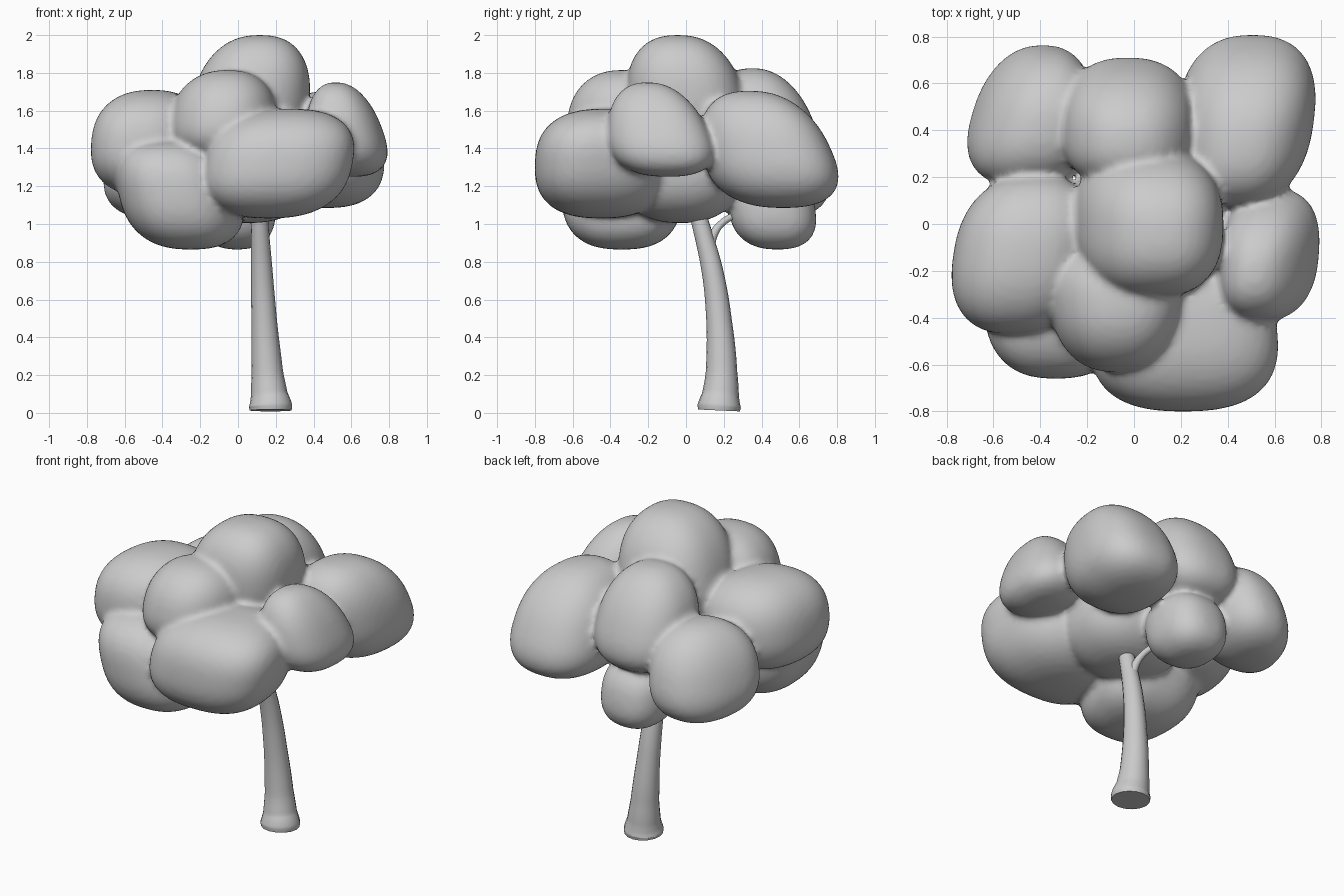
import bpy, bmesh, math
from mathutils import Vector

# Foliage clumps: centre, radii, lean of the top (x, y), skew of x along y,
# taper towards the top, taper of x towards the back, boxiness
clumps = [
    ((0.072, -0.005, 1.69), (0.31, 0.31, 0.31), (0.045, -0.04), 0.0, 0.14, 0.0, 2.5),    # crown
    ((0.215, -0.44, 1.32), (0.385, 0.36, 0.29), (0.055, 0.01), 0.0, 0.0, 0.12, 2.55),    # front right
    ((-0.31, -0.34, 1.155), (0.32, 0.32, 0.29), (-0.06, 0.0), 0.02, -0.02, -0.12, 2.6),  # front left, low
    ((-0.47, -0.13, 1.43), (0.30, 0.34, 0.28), (0.015, 0.0), 0.05, 0.02, 0.0, 2.4),      # left
    ((-0.075, -0.36, 1.58), (0.275, 0.265, 0.235), (0.02, 0.02), 0.0, 0.1, -0.15, 2.4),  # front, high
    ((0.563, -0.15, 1.50), (0.20, 0.265, 0.25), (-0.045, -0.055), 0.02, 0.23, 0.0, 2.45),# right
    ((0.475, 0.425, 1.395), (0.288, 0.343, 0.31), (0.0, -0.09), 0.035, 0.14, -0.03, 2.45),# back right
    ((-0.025, 0.42, 1.53), (0.285, 0.26, 0.295), (0.0, -0.07), 0.0, 0.15, 0.05, 2.4),    # back, high
    ((-0.425, 0.455, 1.31), (0.255, 0.295, 0.28), (0.035, -0.04), 0.05, 0.1, 0.15, 2.4), # back left
    ((-0.005, 0.455, 1.075), (0.205, 0.23, 0.21), (0.0, -0.03), 0.0, 0.0, 0.0, 2.5),     # back, low
    ((0.05, -0.03, 1.30), (0.36, 0.33, 0.295), (0.0, 0.0), 0.0, 0.0, 0.0, 2.4),          # core
]


def add_clump(bm, centre, radii, lean, skew, taper, narrow, power):
    """Slightly boxy rounded blob, sheared and tapered."""
    made = bmesh.ops.create_icosphere(bm, subdivisions=4, radius=1)["verts"]
    for v in made:
        n = v.co.normalized()
        n /= sum(abs(c) ** power for c in n) ** (1 / power)
        t = 1 - taper * n.z
        x = n.x * radii[0] * t * (1 - narrow * n.y) + n.z * lean[0] + n.y * skew
        y = n.y * radii[1] * t + n.z * lean[1]
        v.co = Vector(centre) + Vector((x, y, n.z * radii[2]))


bm = bmesh.new()
for c in clumps:
    add_clump(bm, *c)
mesh = bpy.data.meshes.new("foliage")
bm.to_mesh(mesh)
bm.free()
foliage = bpy.data.objects.new("foliage", mesh)
bpy.context.collection.objects.link(foliage)

# Fuse the clumps into one skin with soft creases
remesh = foliage.modifiers.new("fuse", "REMESH")
remesh.mode = "VOXEL"
remesh.voxel_size = 0.018
remesh.use_smooth_shade = True
smooth = foliage.modifiers.new("soften", "SMOOTH")
smooth.factor = 0.5
smooth.iterations = 5


def limb(name, points):
    """Tapered round limb through (x, y, z, radius) points."""
    cu = bpy.data.curves.new(name, "CURVE")
    cu.dimensions = "3D"
    cu.bevel_depth = 1.0
    cu.bevel_resolution = 6
    cu.resolution_u = 8
    cu.use_fill_caps = True
    sp = cu.splines.new("BEZIER")
    sp.bezier_points.add(len(points) - 1)
    for bp, (x, y, z, r) in zip(sp.bezier_points, points):
        bp.co = (x, y, z)
        bp.radius = r
        bp.handle_left_type = bp.handle_right_type = "AUTO"
    ob = bpy.data.objects.new(name, cu)
    bpy.context.collection.objects.link(ob)
    bpy.context.view_layer.objects.active = ob
    bpy.ops.object.select_all(action="DESELECT")
    ob.select_set(True)
    bpy.ops.object.convert(target="MESH")
    bpy.ops.object.shade_smooth_by_angle(angle=math.radians(45))


# Trunk with flared foot, and the small branch to the low back clump
limb("trunk", [
    (0.172, 0.175, 0.013, 0.111), (0.172, 0.176, 0.035, 0.115),
    (0.165, 0.183, 0.100, 0.097), (0.155, 0.188, 0.220, 0.083),
    (0.138, 0.174, 0.500, 0.067), (0.126, 0.140, 0.750, 0.057),
    (0.118, 0.096, 0.930, 0.049), (0.112, 0.060, 1.060, 0.044)])
limb("branch", [
    (0.120, 0.120, 0.87, 0.030), (0.108, 0.148, 0.95, 0.023),
    (0.090, 0.185, 1.00, 0.019), (0.050, 0.260, 1.05, 0.018)])
